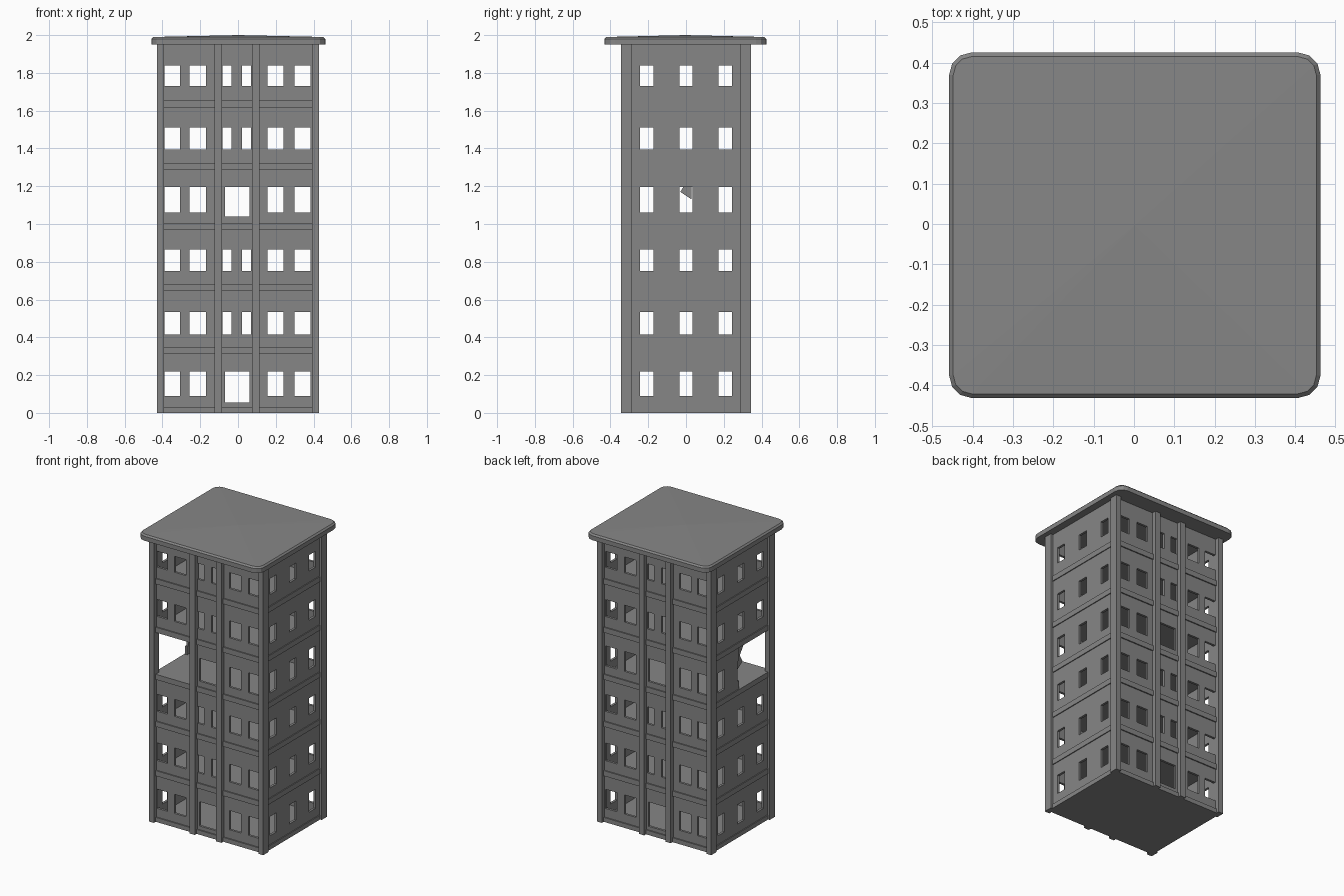
import bpy
import bmesh
from mathutils import Vector, Matrix
from math import pi

cube = bpy.data.objects.get("Cube")
if cube:
    bpy.data.objects.remove(cube, do_unlink=True)

# One concrete grey for the whole building
concrete = bpy.data.materials.new("concrete_grey")
concrete.use_nodes = True
GREY = (0.24, 0.24, 0.24, 1)
concrete.diffuse_color = GREY
concrete.node_tree.nodes["Principled BSDF"].inputs["Base Color"].default_value = GREY

TOP = 1.955
HX, HY, THICK = 0.412, 0.315, 0.016     # wall outer half sizes and thickness
LINES = [0.0, 0.33, 0.665, 0.985, 1.305, 1.635, TOP]
WINDOWS = [(0.09, 0.22), (0.415, 0.535), (0.75, 0.865),
           (1.06, 1.195), (1.395, 1.51), (1.73, 1.838)]
BROKEN = 3                              # storey with the missing corner


def finish(name, bm):
    bmesh.ops.recalc_face_normals(bm, faces=bm.faces)
    mesh = bpy.data.meshes.new(name)
    bm.to_mesh(mesh)
    bm.free()
    mesh.materials.append(concrete)
    obj = bpy.data.objects.new(name, mesh)
    bpy.context.collection.objects.link(obj)
    return obj


def box(name, low, high):
    low, high = Vector(low), Vector(high)
    bm = bmesh.new()
    size = Matrix.Diagonal((*(high - low), 1))
    bmesh.ops.create_cube(bm, size=1, matrix=Matrix.Translation((low + high) / 2) @ size)
    return finish(name, bm)


def wall(name, half, holes_for, place, gap=None):
    """Pierced sheet: one grid of quads per storey, skipping openings."""
    bm = bmesh.new()
    for i in range(len(LINES) - 1):
        holes = holes_for(i)
        us = sorted({-half, half} | {u for h in holes for u in h[:2]}
                    | ({gap} if gap is not None else set()))
        vs = sorted({LINES[i], LINES[i + 1]} | {v for h in holes for v in h[2:]})
        for u0, u1 in zip(us, us[1:]):
            for v0, v1 in zip(vs, vs[1:]):
                u, v = (u0 + u1) / 2, (v0 + v1) / 2
                if any(h[0] < u < h[1] and h[2] < v < h[3] for h in holes):
                    continue
                if i == BROKEN and gap is not None and u < gap:
                    continue
                corners = [(u0, v0), (u1, v0), (u1, v1), (u0, v1)]
                bm.faces.new([bm.verts.new(place(*c)) for c in corners])
    bmesh.ops.remove_doubles(bm, verts=bm.verts, dist=0.0005)
    obj = finish(name, bm)
    solid = obj.modifiers.new("thickness", "SOLIDIFY")
    solid.thickness = THICK
    solid.offset = 0
    return obj


def long_holes(i):
    z0, z1 = WINDOWS[i]
    holes = [(a, b, z0, z1) for a, b in
             [(-0.39, -0.308), (-0.258, -0.17), (0.156, 0.242), (0.3, 0.384)]]
    if i in (0, BROKEN):                # wide doorway in the centre bay
        holes.append((-0.07, 0.06, LINES[i] + 0.055, z1))
    else:                               # pair of narrow windows
        holes += [(-0.083, -0.035, z0, z1), (0.02, 0.07, z0, z1)]
    return holes


def side_holes(i):
    z0, z1 = WINDOWS[i]
    return [(c - 0.035, c + 0.035, z0, z1) for c in (-0.208, 0, 0.208)]


# Four pierced walls; the front and right walls share the broken corner
yw, xw = HY - THICK / 2, HX - THICK / 2
wall("front_wall", xw, long_holes, lambda u, v: (u, -yw, v), gap=-0.11)
wall("back_wall", xw, long_holes, lambda u, v: (u, yw, v))
wall("left_wall", yw, side_holes, lambda u, v: (xw, u, v))
wall("right_wall", yw, side_holes, lambda u, v: (-xw, u, v), gap=0.02)

# Jagged remnant hanging from the broken right wall
bm = bmesh.new()
shard = bm.faces.new([bm.verts.new((-xw, y, z)) for y, z in
                      [(0.03, 1.13), (0.03, 1.29), (-0.05, 1.29), (0.0, 1.22), (-0.03, 1.17)]])
ext = bmesh.ops.extrude_face_region(bm, geom=[shard])
bmesh.ops.translate(bm, vec=(0.01, 0, 0),
                    verts=[g for g in ext["geom"] if isinstance(g, bmesh.types.BMVert)])
finish("broken_wall_shard", bm)

# Floor slabs whose edges show as thin bands
for i, z in enumerate(LINES[1:-1]):
    box(f"floor_slab_{i + 1}", (-HX - 0.006, -HY - 0.008, z - 0.018),
        (HX + 0.006, HY + 0.008, z + 0.018))
box("base_slab", (-HX - 0.006, -HY - 0.008, 0), (HX + 0.006, HY + 0.008, 0.03))

# Corner posts and the two pilasters on each long face
for sy, face in ((-1, "front"), (1, "back")):
    for sx, side in ((-1, "right"), (1, "left")):
        x0, x1 = sorted((sx * 0.393, sx * 0.43))
        y0, y1 = sorted((sy * 0.285, sy * 0.343))
        post = box(f"{face}_{side}_corner_post", (x0, y0, 0), (x1, y1, TOP))
        x = -0.105 if sx < 0 else 0.095
        y0, y1 = sorted((sy * 0.3, sy * 0.343))
        box(f"{face}_{side}_pilaster", (x - 0.02, y0, 0), (x + 0.02, y1, TOP))

# Overhanging roof slab with rounded corners and a faintly crowned top
bm = bmesh.new()
bmesh.ops.create_cube(bm, size=1, matrix=Matrix.Translation((0.002, -0.003, 1.97))
                      @ Matrix.Diagonal((0.92, 0.856, 0.04, 1)))
upright = [e for e in bm.edges if abs(e.verts[0].co.z - e.verts[1].co.z) > 0.01]
bmesh.ops.bevel(bm, geom=upright, offset=0.055, segments=3, profile=0.5, affect="EDGES")
rim = [e for e in bm.edges if all(v.co.z > 1.98 for v in e.verts)]
bmesh.ops.bevel(bm, geom=rim, offset=0.01, segments=1, affect="EDGES")
cap = max(bm.faces, key=lambda f: f.calc_center_median().z)
crown = bmesh.ops.poke(bm, faces=[cap])["verts"]
for v in crown:
    v.co.z = 2.0
finish("roof", bm)
